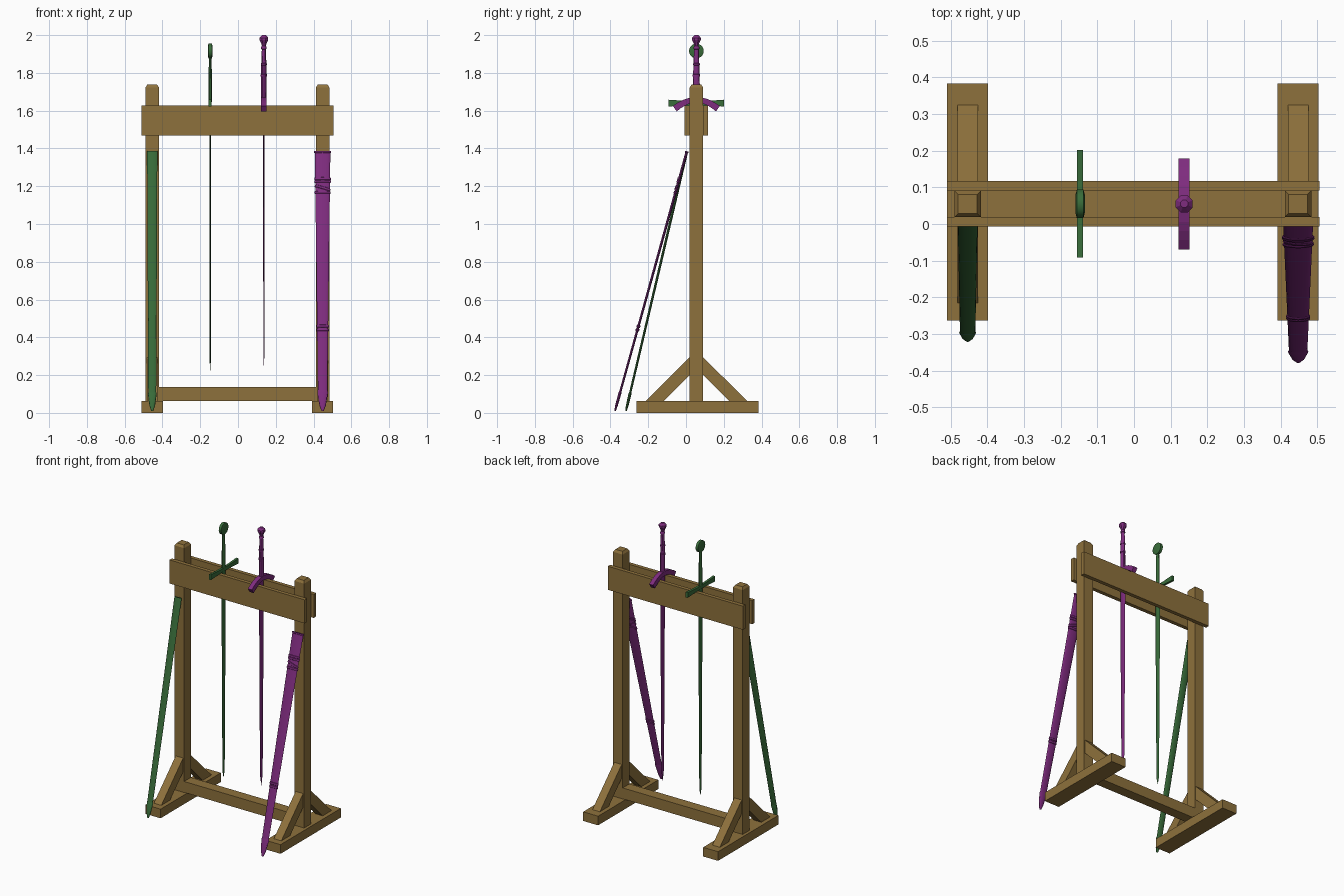
import bpy, math
from mathutils import Matrix, Vector

if "Cube" in bpy.data.objects:
    bpy.data.objects.remove(bpy.data.objects["Cube"])


def material(name, rgb):
    m = bpy.data.materials.new(name)
    m.diffuse_color = (*rgb, 1)
    m.use_nodes = True
    m.node_tree.nodes["Principled BSDF"].inputs["Base Color"].default_value = m.diffuse_color
    return m


WOOD = material("wood", (0.27, 0.165, 0.045))
GREEN = material("green", (0.04, 0.15, 0.042))
PURPLE = material("purple", (0.21, 0.025, 0.21))


def mesh(name, verts, faces, mat, matrix=Matrix(), smooth=False):
    me = bpy.data.meshes.new(name)
    me.from_pydata([matrix @ Vector(v) for v in verts], [], faces)
    me.materials.append(mat)
    ob = bpy.data.objects.new(name, me)
    bpy.context.collection.objects.link(ob)
    bpy.ops.object.select_all(action='DESELECT')
    ob.select_set(True)
    bpy.context.view_layer.objects.active = ob
    bpy.ops.object.mode_set(mode='EDIT')
    bpy.ops.mesh.select_all(action='SELECT')
    bpy.ops.mesh.normals_make_consistent(inside=False)
    bpy.ops.object.mode_set(mode='OBJECT')
    if smooth:
        bpy.ops.object.shade_smooth_by_angle(angle=math.radians(30))
    return ob


def prism(name, profile, x0, x1, mat):
    """Extrude a (y, z) outline along x."""
    n = len(profile)
    verts = [(x, y, z) for x in (x0, x1) for y, z in profile]
    faces = [list(range(n)), list(range(n, 2 * n))]
    faces += [(i, (i + 1) % n, n + (i + 1) % n, n + i) for i in range(n)]
    return mesh(name, verts, faces, mat)


def box(name, x, y, z, mat=WOOD):
    return prism(name, [(y[0], z[0]), (y[1], z[0]), (y[1], z[1]), (y[0], z[1])], *x, mat)


def loft(name, stations, n, mat, matrix=Matrix(), phase=0.0, smooth=False):
    """Skin elliptical n-gon sections (z, half x, half y) stacked along z."""
    ang = [2 * math.pi * (i + phase) / n for i in range(n)]
    verts = [(w * math.cos(a), d * math.sin(a), z) for z, w, d in stations for a in ang]
    m = len(stations)
    faces = [list(range(n)), list(range((m - 1) * n, m * n))]
    faces += [(k * n + i, k * n + (i + 1) % n, (k + 1) * n + (i + 1) % n, (k + 1) * n + i)
              for k in range(m - 1) for i in range(n)]
    return mesh(name, verts, faces, mat, matrix, smooth)


# Wooden rack: feet, chamfered posts, diagonal braces
YC = 0.055
R2 = math.sqrt(2)
for side, x in (("left", -0.454), ("right", 0.448)):
    box(side + "_foot", (x - 0.056, x + 0.056), (-0.263, 0.384), (0, 0.062))
    h, t = 0.036 * R2, 0.026 * R2
    loft(side + "_post", [(0.062, h, h), (1.722, h, h), (1.738, t, t)], 4, WOOD,
         Matrix.Translation((x, YC, 0)), phase=0.5)
    for end, s in (("front", -1), ("back", 1)):
        brace = [(0.036, 0.294), (0.27, 0.062), (0.175, 0.062), (0.036, 0.2)]
        prism(f"{side}_{end}_brace", [(YC + s * y, z) for y, z in brace],
              x - 0.028, x + 0.028, WOOD)

# Rails: one between the posts, two clamping their tops
box("lower_rail", (-0.418, 0.412), (0.019, 0.091), (0.063, 0.137))
box("front_top_board", (-0.51, 0.506), (-0.007, 0.019), (1.468, 1.628))
box("back_top_board", (-0.51, 0.506), (0.091, 0.117), (1.468, 1.628))

# Green sword: straight guard, disc pommel
GX = -0.147
at = Matrix.Translation((GX, YC, 0))
loft("green_blade", [(0.225, 0.0005, 0.001), (0.27, 0.003, 0.012), (0.9, 0.004, 0.018),
                     (1.63, 0.005, 0.023)], 4, GREEN, at)
prism("green_guard", [(YC + y, 1.64 + z) for y, z in (
    (-0.147, -0.018), (-0.06, -0.012), (0.06, -0.012), (0.147, -0.018),
    (0.147, 0.018), (0.06, 0.012), (-0.06, 0.012), (-0.147, 0.018))],
    GX - 0.008, GX + 0.008, GREEN)
loft("green_grip", [(1.645, 0.009, 0.017), (1.76, 0.009, 0.016), (1.885, 0.007, 0.012)],
     10, GREEN, at, smooth=True)
disc = Matrix.Translation((GX, YC, 1.916)) @ Matrix.Rotation(math.pi / 2, 4, 'Y')
loft("green_pommel", [(-0.013, 0.024, 0.024), (-0.009, 0.039, 0.039), (0.009, 0.039, 0.039),
                      (0.013, 0.024, 0.024)], 20, GREEN, disc, smooth=True)

# Purple sword: drooping guard, ringed grip, faceted pommel
PX = 0.137
at = Matrix.Translation((PX, YC, 0))
loft("purple_blade", [(0.245, 0.0005, 0.001), (0.32, 0.003, 0.014), (0.9, 0.0035, 0.02),
                      (1.64, 0.004, 0.025)], 4, PURPLE, at)
us = [i / 5 - 1 for i in range(11)]
prism("purple_guard", [(YC + 0.124 * u, 1.672 - 0.047 * u * u) for u in us] +
      [(YC + 0.104 * u, 1.642 - 0.046 * u * u) for u in reversed(us)],
      PX - 0.015, PX + 0.015, PURPLE)
loft("purple_grip", [(1.66, 0.015, 0.019), (1.735, 0.014, 0.018), (1.78, 0.014, 0.017),
                     (1.782, 0.017, 0.02), (1.792, 0.017, 0.02), (1.794, 0.014, 0.017),
                     (1.84, 0.014, 0.016), (1.842, 0.016, 0.018), (1.85, 0.016, 0.018),
                     (1.852, 0.013, 0.015), (1.925, 0.011, 0.013), (1.927, 0.015, 0.016),
                     (1.935, 0.015, 0.016), (1.945, 0.01, 0.01)], 12, PURPLE, at, smooth=True)
loft("purple_pommel", [(1.94, 0.011, 0.011), (1.955, 0.015, 0.015), (1.975, 0.025, 0.025),
                       (1.986, 0.025, 0.025), (2.0, 0.011, 0.011)], 8, PURPLE, at, phase=0.5)


# Scabbards leaning on the post fronts
def leaning(x, y0):
    dy, dz = 0.005 - y0, 1.375
    m = Matrix.Translation((x, y0, 0.01)) @ Matrix.Rotation(math.atan2(-dy, dz), 4, 'X')
    return m, math.hypot(dy, dz)


m, L = leaning(-0.454, -0.318)
loft("green_scabbard", [(0, 0.004, 0.003), (0.03, 0.013, 0.005), (0.09, 0.021, 0.006),
                        (L, 0.027, 0.007), (L, 0.023, 0.005), (L - 0.1, 0.022, 0.004)],
     16, GREEN, m, smooth=True)
loft("green_scabbard_tip", [(0.001, 0.006, 0.004), (0.03, 0.015, 0.007), (0.092, 0.0235, 0.008),
                            (0.1, 0.022, 0.006)], 16, GREEN, m, smooth=True)

m, L = leaning(0.448, -0.376)
loft("purple_scabbard", [(0, 0.004, 0.003), (0.03, 0.015, 0.005), (0.1, 0.025, 0.006),
                         (L - 0.01, 0.041, 0.007), (L - 0.008, 0.045, 0.009), (L, 0.045, 0.009),
                         (L, 0.037, 0.006), (L - 0.1, 0.035, 0.004)], 16, PURPLE, m, smooth=True)
loft("purple_scabbard_tip", [(0.001, 0.006, 0.004), (0.03, 0.017, 0.007), (0.1, 0.028, 0.008),
                             (0.115, 0.026, 0.006)], 16, PURPLE, m, smooth=True)
# Straps around the purple scabbard: (height, half width, tilt)
for i, (z, w, tilt) in enumerate(((0.445, 0.033, 0), (0.465, 0.033, 0), (1.20, 0.043, 0),
                                  (1.225, 0.043, 0.3), (1.26, 0.044, 0), (1.275, 0.044, 0))):
    ring = m @ Matrix.Translation((0, 0, z)) @ Matrix.Rotation(tilt, 4, 'Y')
    loft(f"purple_strap_{i + 1}", [(-0.007, w - 0.002, 0.008), (-0.005, w, 0.01), (0.005, w, 0.01),
                                   (0.007, w - 0.002, 0.008)], 16, PURPLE, ring, smooth=True)
